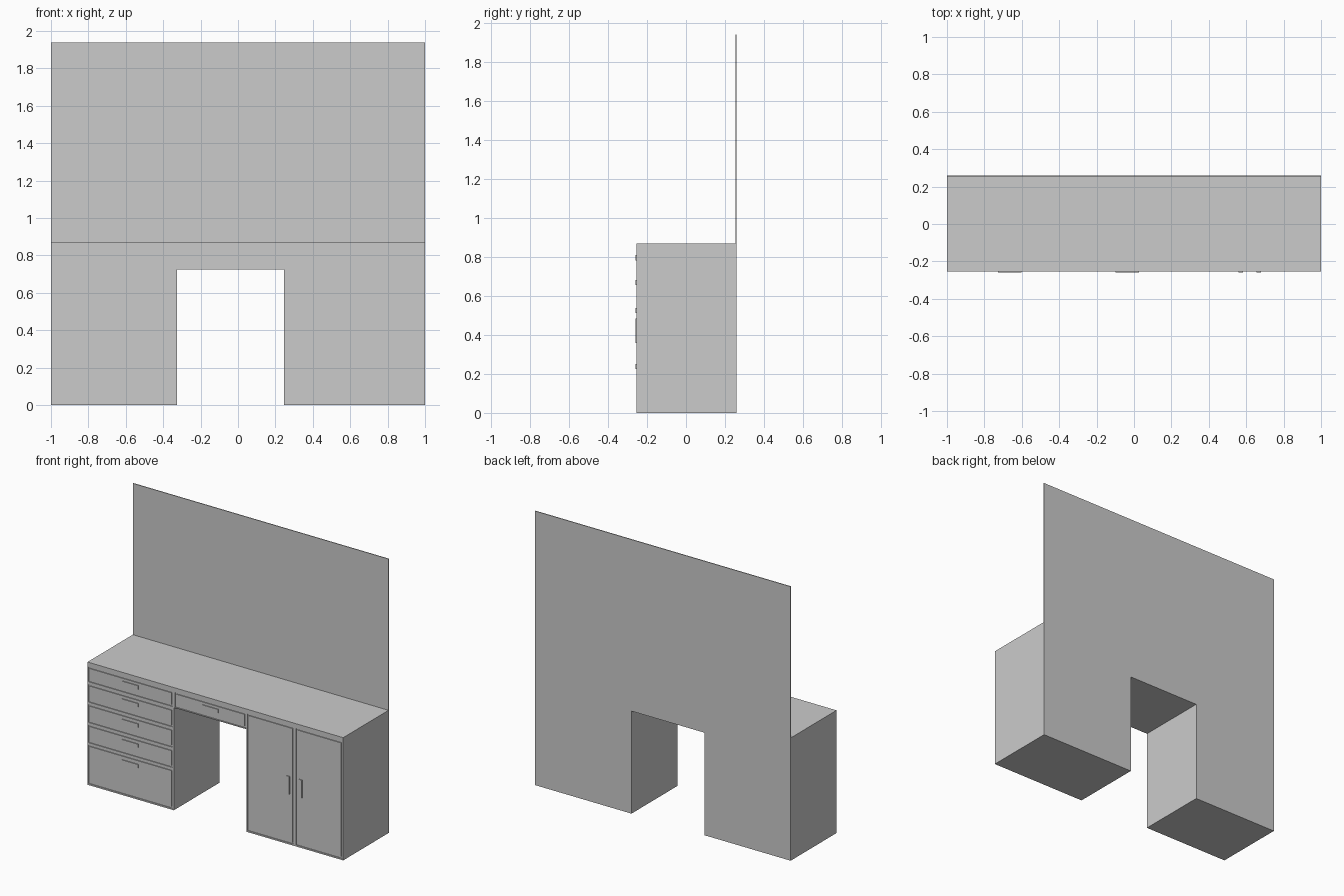
import bpy, bmesh

if "Cube" in bpy.data.objects:
    bpy.data.objects.remove(bpy.data.objects["Cube"])

FRONT, BACK, TOP = -0.253, 0.259, 0.868
GROOVE_W, GROOVE_D = 0.010, 0.006


def make_object(name, bm):
    bmesh.ops.recalc_face_normals(bm, faces=bm.faces)
    mesh = bpy.data.meshes.new(name)
    bm.to_mesh(mesh)
    bm.free()
    obj = bpy.data.objects.new(name, mesh)
    bpy.context.collection.objects.link(obj)
    return obj


def box(name, x0, x1, y0, y1, z0, z1):
    bm = bmesh.new()
    bmesh.ops.create_cube(bm, size=1)
    for v in bm.verts:
        v.co.x = x1 if v.co.x > 0 else x0
        v.co.y = y1 if v.co.y > 0 else y0
        v.co.z = z1 if v.co.z > 0 else z0
    return make_object(name, bm)


def add_ring(bm, x0, x1, z0, z1):
    """Closed rectangular ring that cuts the groove around one front panel."""
    w = GROOVE_W
    loops = []
    for inset, y in ((0, FRONT - 0.02), (0, FRONT + GROOVE_D),
                     (w, FRONT + GROOVE_D), (w, FRONT - 0.02)):
        a, b, c, d = x0 + inset, x1 - inset, z0 + inset, z1 - inset
        loops.append([bm.verts.new((x, y, z)) for x, z in ((a, c), (b, c), (b, d), (a, d))])
    for i in range(4):
        p, q = loops[i], loops[(i + 1) % 4]
        for j in range(4):
            k = (j + 1) % 4
            bm.faces.new((p[j], p[k], q[k], q[j]))


# Desk body: two pedestals joined by a bridge
profile = [(-1, 0), (-0.325, 0), (-0.325, 0.725), (0.245, 0.725),
           (0.245, 0), (1, 0), (1, TOP), (-1, TOP)]
bm = bmesh.new()
face = bm.faces.new([bm.verts.new((x, FRONT, z)) for x, z in profile])
ext = bmesh.ops.extrude_face_region(bm, geom=[face], use_keep_orig=True)
for v in [g for g in ext["geom"] if isinstance(g, bmesh.types.BMVert)]:
    v.co.y = BACK
body = make_object("desk_body", bm)

# Grooves around the drawer fronts and doors
drawer_z = [(0.731, 0.836), (0.587, 0.712), (0.443, 0.570), (0.300, 0.426), (0.010, 0.285)]
bm = bmesh.new()
for z0, z1 in drawer_z:
    add_ring(bm, -0.994, -0.335, z0, z1)
add_ring(bm, -0.317, 0.238, 0.731, 0.836)
for x0, x1 in ((0.252, 0.612), (0.630, 0.991)):
    add_ring(bm, x0, x1, 0.010, 0.836)
cutter = make_object("groove_cutter", bm)
cutter.hide_render = True
cutter.hide_set(True)
mod = body.modifiers.new("grooves", 'BOOLEAN')
mod.operation = 'DIFFERENCE'
mod.solver = 'EXACT'
mod.object = cutter

# Handles
HY = FRONT - 0.006
for i, z in enumerate((0.795, 0.669, 0.525, 0.382, 0.238)):
    box(f"drawer_handle_{i + 1}", -0.728, -0.602, HY, FRONT, z - 0.013, z + 0.013)
box("middle_drawer_handle", -0.099, 0.026, HY, FRONT, 0.782, 0.808)
for side, x in (("left", 0.570), ("right", 0.668)):
    box(f"{side}_door_handle", x - 0.012, x + 0.012, HY, FRONT, 0.357, 0.483)

# Upright back panel standing on the rear edge
box("back_panel", -1, 1, BACK - 0.006, BACK, TOP, 1.938)
